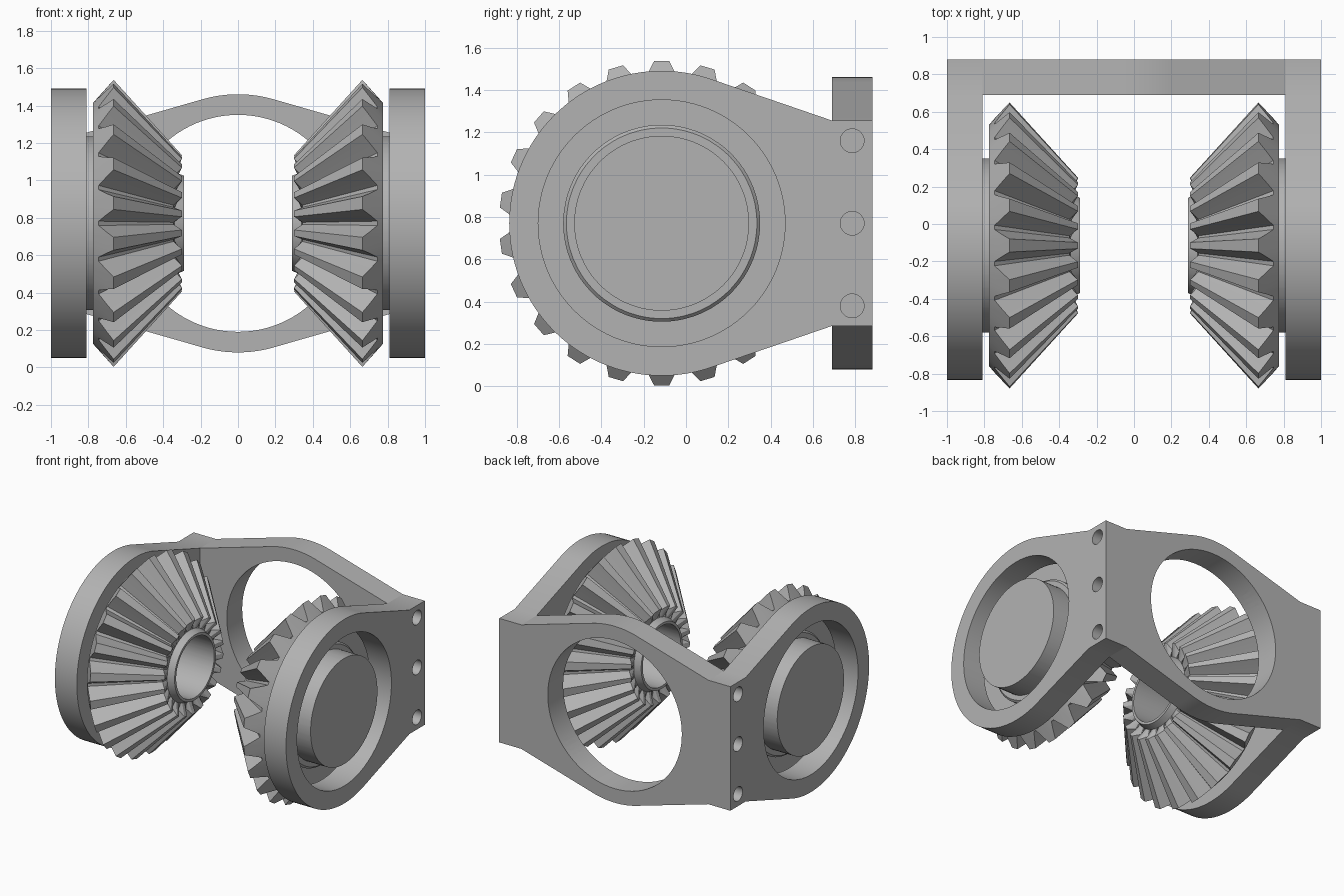
import bpy, bmesh, math
from mathutils import Matrix, Vector

if "Cube" in bpy.data.objects:
    bpy.data.objects.remove(bpy.data.objects["Cube"], do_unlink=True)

CY, CZ = -0.115, 0.77      # gear axis
HALF = 0.485               # half height of the squared plate ends
TEETH = 22

metal = bpy.data.materials.new("grey metal")
metal.use_nodes = True
grey = (0.45, 0.45, 0.45, 1)
metal.diffuse_color = grey
metal.node_tree.nodes["Principled BSDF"].inputs["Base Color"].default_value = grey


def make_object(name, bm):
    bmesh.ops.recalc_face_normals(bm, faces=bm.faces[:])
    mesh = bpy.data.meshes.new(name)
    bm.to_mesh(mesh)
    bm.free()
    mesh.materials.append(metal)
    ob = bpy.data.objects.new(name, mesh)
    bpy.context.collection.objects.link(ob)
    return ob


def select(ob):
    bpy.ops.object.select_all(action='DESELECT')
    ob.select_set(True)
    bpy.context.view_layer.objects.active = ob


def extrude(name, outline, direction):
    bm = bmesh.new()
    face = bm.faces.new([bm.verts.new(p) for p in outline])
    moved = bmesh.ops.extrude_face_region(bm, geom=[face])["geom"]
    bmesh.ops.translate(bm, vec=direction,
                        verts=[v for v in moved if isinstance(v, bmesh.types.BMVert)])
    # the starting face is kept by the extrusion and closes the solid
    return make_object(name, bm)


def cylinder(radius, centre, length, axis, segments):
    bm = bmesh.new()
    bmesh.ops.create_cone(bm, cap_ends=True, segments=segments, radius1=radius,
                          radius2=radius, depth=length)
    turn = Vector((0, 0, 1)).rotation_difference(Vector(axis)).to_matrix().to_4x4()
    bm.transform(Matrix.Translation(centre) @ turn)
    ob = make_object("cutter", bm)
    ob.hide_render = True
    return ob


def cut(ob, cutters):
    for c in cutters:
        select(ob)
        mod = ob.modifiers.new("cut", 'BOOLEAN')
        mod.operation = 'DIFFERENCE'
        mod.solver = 'EXACT'
        mod.object = c
        bpy.ops.object.modifier_apply(modifier=mod.name)
        bpy.data.objects.remove(c, do_unlink=True)


def smooth(ob):
    select(ob)
    bpy.ops.object.shade_smooth_by_angle(angle=math.radians(25))


def arc(radius, start, end, steps):
    return [(radius * math.cos(start + (end - start) * i / steps),
             radius * math.sin(start + (end - start) * i / steps))
            for i in range(steps + 1)]


def tangent_angle(radius, u, v):
    return math.atan2(v, u) + math.acos(radius / math.hypot(u, v))


def bolt_holes(radius, x, length):
    return [cylinder(radius, (x, 0.785, CZ + dz), length, (1, 0, 0), 32)
            for dz in (-0.39, 0, 0.39)]


# Side plates: round end, tangent flanks and a squared end
def side_plate(name, side):
    a = tangent_angle(0.72, 0.805, HALF)
    outline = arc(0.72, a, 2 * math.pi - a, 72)
    outline += [(0.805, -HALF), (0.995, -HALF), (0.995, HALF), (0.805, HALF)]
    ob = extrude(name, [(side * 0.81, CY + u, CZ + v) for u, v in outline],
                 (side * 0.19, 0, 0))
    cut(ob, [cylinder(0.583, (side * 0.9, CY, CZ), 0.5, (1, 0, 0), 96)]
        + bolt_holes(0.056, side * 0.9, 0.5))
    smooth(ob)


# Back plate: bulged top and bottom, large round opening
def back_plate():
    a = tangent_angle(0.69, 0.81, HALF)
    outline = arc(0.69, a, math.pi - a, 24) + [(-0.81, HALF), (-0.81, -HALF)]
    outline += arc(0.69, math.pi + a, 2 * math.pi - a, 24) + [(0.81, -HALF), (0.81, HALF)]
    ob = extrude("back_plate", [(u, 0.69, CZ + v) for u, v in outline], (0, 0.19, 0))
    cut(ob, [cylinder(0.58, (0, 0.785, CZ), 0.5, (0, 1, 0), 96)]
        + bolt_holes(0.048, 0, 3))
    smooth(ob)


# Bevel gear with bored nose and a drilled boss
def bevel_gear(name, side):
    # each ring is (root x, root radius, tip x, tip radius); plain rings repeat
    def plain(x, r):
        return (x, r, x, r)

    rings = [plain(0.78, 0.235), plain(0.29, 0.235), plain(0.29, 0.255), plain(0.34, 0.275),
             (0.345, 0.325, 0.3, 0.365), (0.745, 0.68, 0.665, 0.768),
             plain(0.775, 0.645), plain(0.775, 0.465), plain(0.81, 0.465),
             plain(0.825, 0.45), plain(0.825, 0.413), plain(0.998, 0.413)]
    # tooth section: share of the pitch, and height from root to tip
    tooth = [(-0.44, 0), (-0.27, 0.55), (-0.16, 1), (0.16, 1), (0.27, 0.55), (0.44, 0)]
    bm = bmesh.new()
    loops = []
    for rx, rr, tx, tr in rings:
        loop = []
        for i in range(TEETH):
            for share, h in tooth:
                angle = 2 * math.pi * (i + share) / TEETH
                r = rr + (tr - rr) * h
                loop.append(bm.verts.new((side * (rx + (tx - rx) * h),
                                          CY + r * math.sin(angle),
                                          CZ + r * math.cos(angle))))
        loops.append(loop)
    n = len(loops[0])
    for p, q in zip(loops, loops[1:]):
        for i in range(n):
            j = (i + 1) % n
            bm.faces.new((p[i], p[j], q[j], q[i]))
    bm.faces.new(loops[0])
    bm.faces.new(loops[-1])
    ob = make_object(name, bm)
    # four blind holes in the boss
    holes = []
    for k in range(4):
        t = math.radians(40 + 90 * k)
        holes.append(cylinder(0.057, (side, CY + 0.31 * math.cos(t), CZ + 0.31 * math.sin(t)),
                              0.3, (1, 0, 0), 32))
    cut(ob, holes)
    smooth(ob)


back_plate()
for label, side in (("left", 1), ("right", -1)):
    side_plate(label + "_side_plate", side)
    bevel_gear(label + "_bevel_gear", side)
